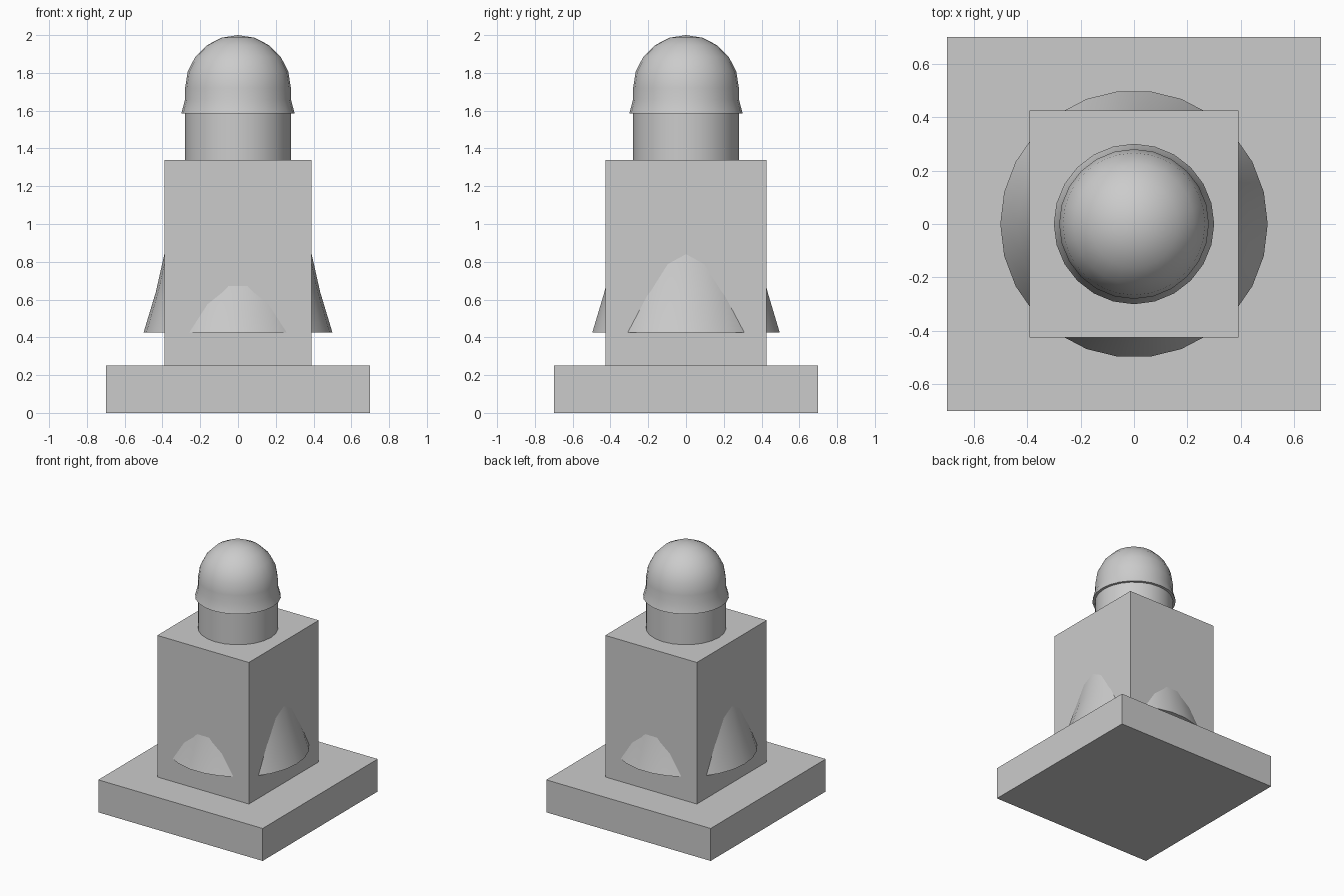
import bpy, math

cube = bpy.data.objects.get("Cube")
if cube:
    bpy.data.objects.remove(cube, do_unlink=True)

# One plain stone colour for everything
stone = bpy.data.materials.new("light_grey_stone")
stone.use_nodes = True
GREY = (0.6, 0.6, 0.6, 1)
stone.diffuse_color = GREY
stone.node_tree.nodes["Principled BSDF"].inputs["Base Color"].default_value = GREY


def block(name, width, depth, bottom, top):
    bpy.ops.mesh.primitive_cube_add(size=1, location=(0, 0, (bottom + top) / 2))
    ob = bpy.context.object
    ob.name = name
    ob.scale = (width, depth, top - bottom)
    bpy.ops.object.transform_apply(location=False, rotation=False, scale=True)
    ob.data.materials.append(stone)


def turned(name, profile, sides):
    """Revolve (radius, z) points about z; a zero radius closes to a pole."""
    verts, faces, rings = [], [], []
    for r, z in profile:
        count = sides if r > 0 else 1
        rings.append([len(verts) + i for i in range(count)])
        for i in range(count):
            a = math.tau * i / sides
            verts.append((r * math.cos(a), r * math.sin(a), z))
    for low, high in zip(rings, rings[1:]):
        for i in range(sides):
            j = (i + 1) % sides
            if len(high) == 1:
                faces.append((low[i], low[j], high[0]))
            else:
                faces.append((low[i], low[j], high[j], high[i]))
    faces.append(rings[0][::-1])
    if len(rings[-1]) > 1:
        faces.append(rings[-1])
    mesh = bpy.data.meshes.new(name)
    mesh.from_pydata(verts, [], faces)
    mesh.materials.append(stone)
    ob = bpy.data.objects.new(name, mesh)
    bpy.context.collection.objects.link(ob)
    bpy.ops.object.select_all(action="DESELECT")
    ob.select_set(True)
    bpy.context.view_layer.objects.active = ob
    bpy.ops.object.shade_smooth_by_angle(angle=math.radians(40))


# Square plinth and upright body
block("base", 1.4, 1.4, 0, 0.25)
block("body", 0.78, 0.85, 0.25, 1.34)

# Flared skirt bulging through the four body faces
turned("skirt", [(0.5, 0.425), (0.435, 0.64), (0.39, 0.84), (0.34, 1.1)], 26)

# Round head
turned("head", [(0.28, 1.33), (0.28, 1.62)], 24)

# Domed cap with a flared rim
dome = [(0.28 * math.cos(t), 1.72 + 0.28 * math.sin(t))
        for t in (math.radians(18 * k) for k in range(5))]
turned("cap", [(0.3, 1.585), (0.28, 1.66)] + dome + [(0, 2)], 24)
